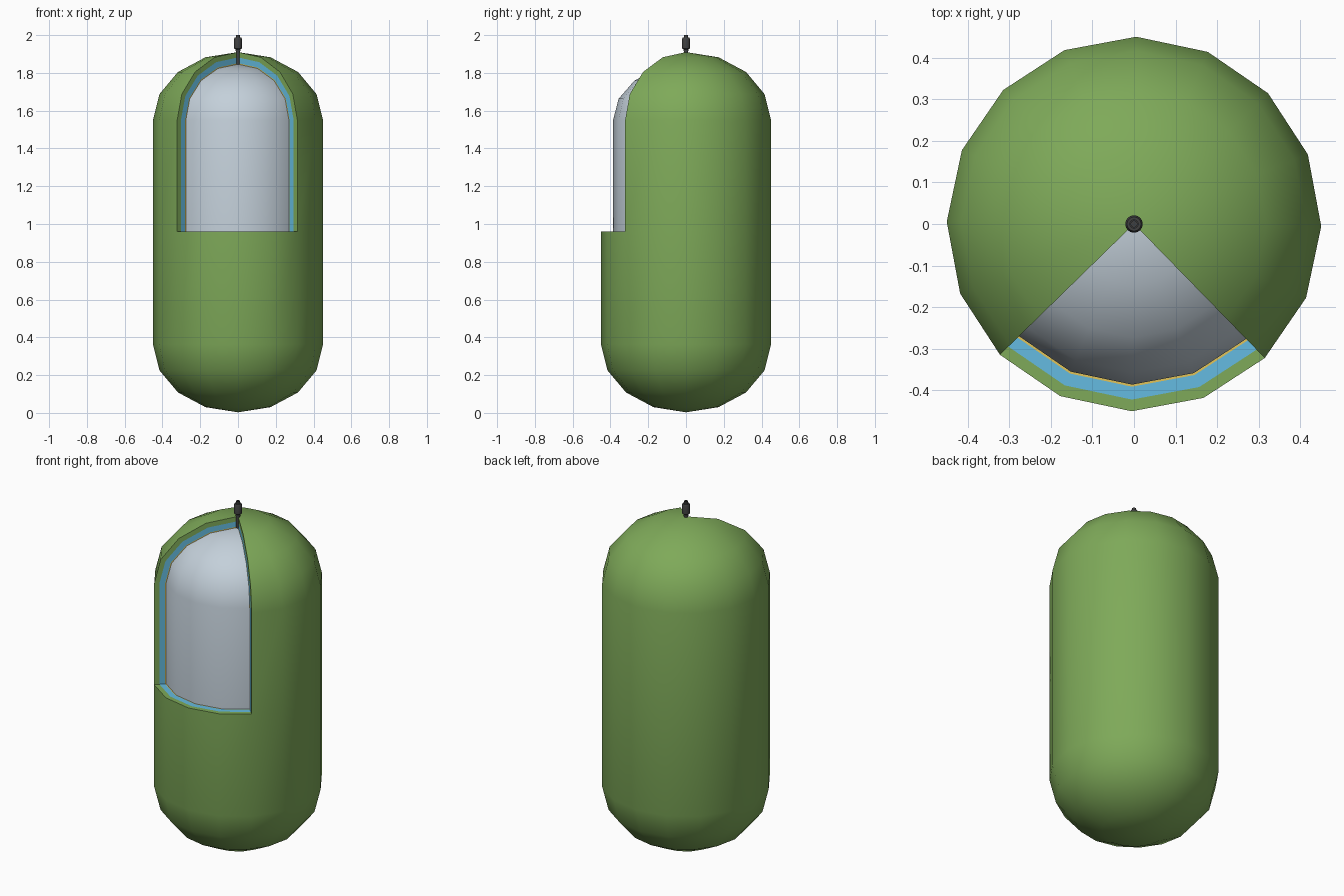
import bpy, bmesh, math

if "Cube" in bpy.data.objects:
    bpy.data.objects.remove(bpy.data.objects["Cube"])

SIDES, RINGS = 16, 4
Z_LOW, Z_HIGH, Z_CUT = 0.363, 1.55, 0.96
TURN = math.radians(-0.7)
RADIUS, DOME = 0.45, 0.36


def material(name, rgb):
    m = bpy.data.materials.new(name)
    m.diffuse_color = (*rgb, 1)
    m.use_nodes = True
    m.node_tree.nodes["Principled BSDF"].inputs["Base Color"].default_value = m.diffuse_color
    return m


def finish(bm, name, mat, angle=40):
    bmesh.ops.recalc_face_normals(bm, faces=bm.faces[:])
    mesh = bpy.data.meshes.new(name)
    bm.to_mesh(mesh)
    bm.free()
    ob = bpy.data.objects.new(name, mesh)
    bpy.context.collection.objects.link(ob)
    if mat:
        mesh.materials.append(mat)
    bpy.ops.object.select_all(action='DESELECT')
    bpy.context.view_layer.objects.active = ob
    ob.select_set(True)
    bpy.ops.object.shade_smooth_by_angle(angle=math.radians(angle))
    return ob


def capsule_profile(depth):
    # bottom pole to top pole, inset by depth
    r, h = RADIUS - depth, DOME - depth
    steps = [i * math.pi / 2 / RINGS for i in range(RINGS + 1)]
    low = [(r * math.sin(a), Z_LOW - h * math.cos(a)) for a in steps]
    high = [(r * math.cos(a), Z_HIGH + h * math.sin(a)) for a in steps]
    return low + [(r, Z_CUT)] + high


def skin(bm, depth):
    # rows of ring vertices; poles are a single shared vertex
    rows = []
    for r, z in capsule_profile(depth):
        if r < 1e-6:
            rows.append([bm.verts.new((0, 0, z))] * SIDES)
        else:
            rows.append([bm.verts.new((r * math.cos(TURN + 2 * math.pi * j / SIDES),
                                       r * math.sin(TURN + 2 * math.pi * j / SIDES), z))
                         for j in range(SIDES)])
    return rows


def add_face(bm, verts):
    unique = list(dict.fromkeys(verts))
    if len(unique) > 2:
        bm.faces.new(unique)


def layer(name, mat, outer, inner=None):
    """Capsule inset by outer; with inner given, a thick shell with the front wedge cut out."""
    bm = bmesh.new()
    skins = [skin(bm, d) for d in ([outer] if inner is None else [outer, inner])]
    cut_row = RINGS + 1
    last = len(skins[0]) - 1
    wedge = range(10, 14)
    for i in range(last):
        for j in range(SIDES):
            if inner is not None and i >= cut_row and j in wedge:
                continue
            k = (j + 1) % SIDES
            for s in skins:
                add_face(bm, (s[i][j], s[i][k], s[i + 1][k], s[i + 1][j]))
    if inner is not None:
        a, b = skins
        # exposed section walls: two sides and the lower ledge
        for i in range(cut_row, last):
            for j in (10, 14):
                add_face(bm, (a[i][j], a[i + 1][j], b[i + 1][j], b[i][j]))
        for j in wedge:
            add_face(bm, (a[cut_row][j], a[cut_row][j + 1], b[cut_row][j + 1], b[cut_row][j]))
    return finish(bm, name, mat)


def lathe(name, mat, profile, sides=16):
    bm = bmesh.new()
    vs = [bm.verts.new((r, 0, z)) for r, z in profile]
    es = [bm.edges.new(p) for p in zip(vs, vs[1:])]
    bmesh.ops.spin(bm, geom=vs + es, cent=(0, 0, 0), axis=(0, 0, 1),
                   angle=2 * math.pi, steps=sides)
    bmesh.ops.remove_doubles(bm, verts=bm.verts[:], dist=1e-5)
    return finish(bm, name, mat, 30)


green = material("green", (0.21, 0.40, 0.10))
blue = material("blue", (0.13, 0.50, 0.75))
yellow = material("yellow", (0.75, 0.55, 0.10))
grey = material("pale_grey", (0.55, 0.63, 0.70))
dark = material("dark_grey", (0.05, 0.05, 0.05))

# nested layers, outside to inside
layer("outer_shell", green, 0.0, 0.028)
layer("blue_layer", blue, 0.028, 0.059)
layer("yellow_lining", yellow, 0.059, 0.064)
layer("inner_core", grey, 0.064)

# top fitting
lathe("valve_stem", dark, [(0, 1.845), (0.011, 1.845), (0.011, 1.93), (0, 1.93)])
lathe("valve_body", dark, [(0, 1.915), (0.014, 1.915), (0.014, 1.925), (0.021, 1.93),
                           (0.021, 1.98), (0.017, 1.987), (0.011, 1.987), (0.011, 2.0),
                           (0.007, 2.0), (0.007, 1.985), (0, 1.985)])
